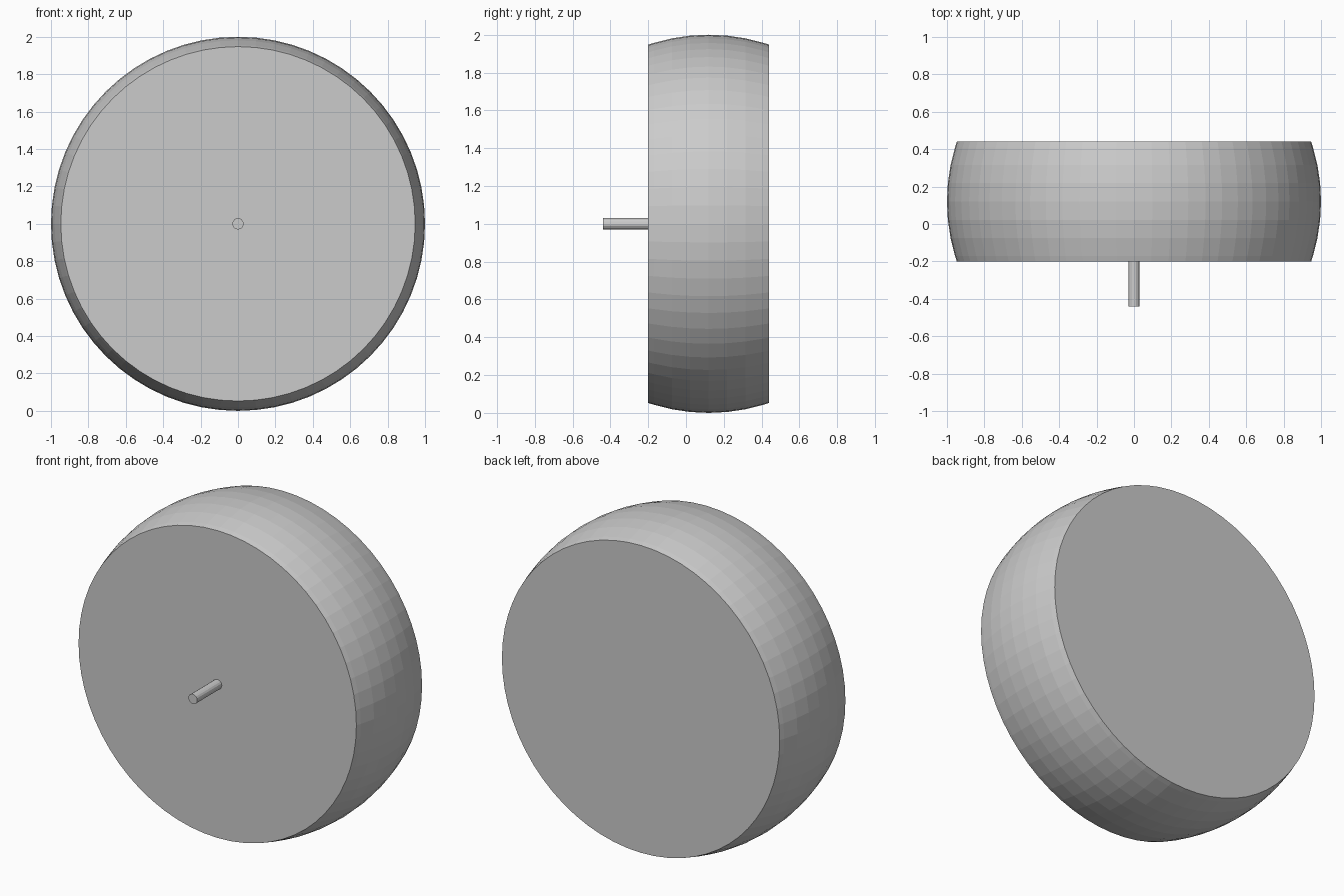
import bpy, bmesh, math

if "Cube" in bpy.data.objects:
    bpy.data.objects.remove(bpy.data.objects["Cube"])

SEGS = 64


def lathe(name, profile, segs):
    """Revolve (radius, y) points about the y axis at z = 1, with flat end caps."""
    bm = bmesh.new()
    rings = []
    for r, y in profile:
        rings.append([bm.verts.new((r * math.cos(2 * math.pi * i / segs), y,
                                    1 + r * math.sin(2 * math.pi * i / segs)))
                      for i in range(segs)])
    for a, b in zip(rings, rings[1:]):
        for i in range(segs):
            j = (i + 1) % segs
            bm.faces.new((a[i], a[j], b[j], b[i]))
    bm.faces.new(rings[0])
    bm.faces.new(rings[-1])
    bmesh.ops.recalc_face_normals(bm, faces=bm.faces)
    mesh = bpy.data.meshes.new(name)
    bm.to_mesh(mesh)
    bm.free()
    obj = bpy.data.objects.new(name, mesh)
    bpy.context.collection.objects.link(obj)
    return obj


# Drum: a slice of a unit sphere between two flat faces
mid, half = 0.12, 0.32
step = 2 * math.pi / SEGS
offsets = [-half] + [math.sin(k * step) for k in range(-3, 4)] + [half]
lathe("drum", [(math.sqrt(1 - d * d), mid + d) for d in offsets], SEGS)

# Axle pin on the front face
lathe("axle_pin", [(0.03, -0.44), (0.03, -0.19)], 16)
